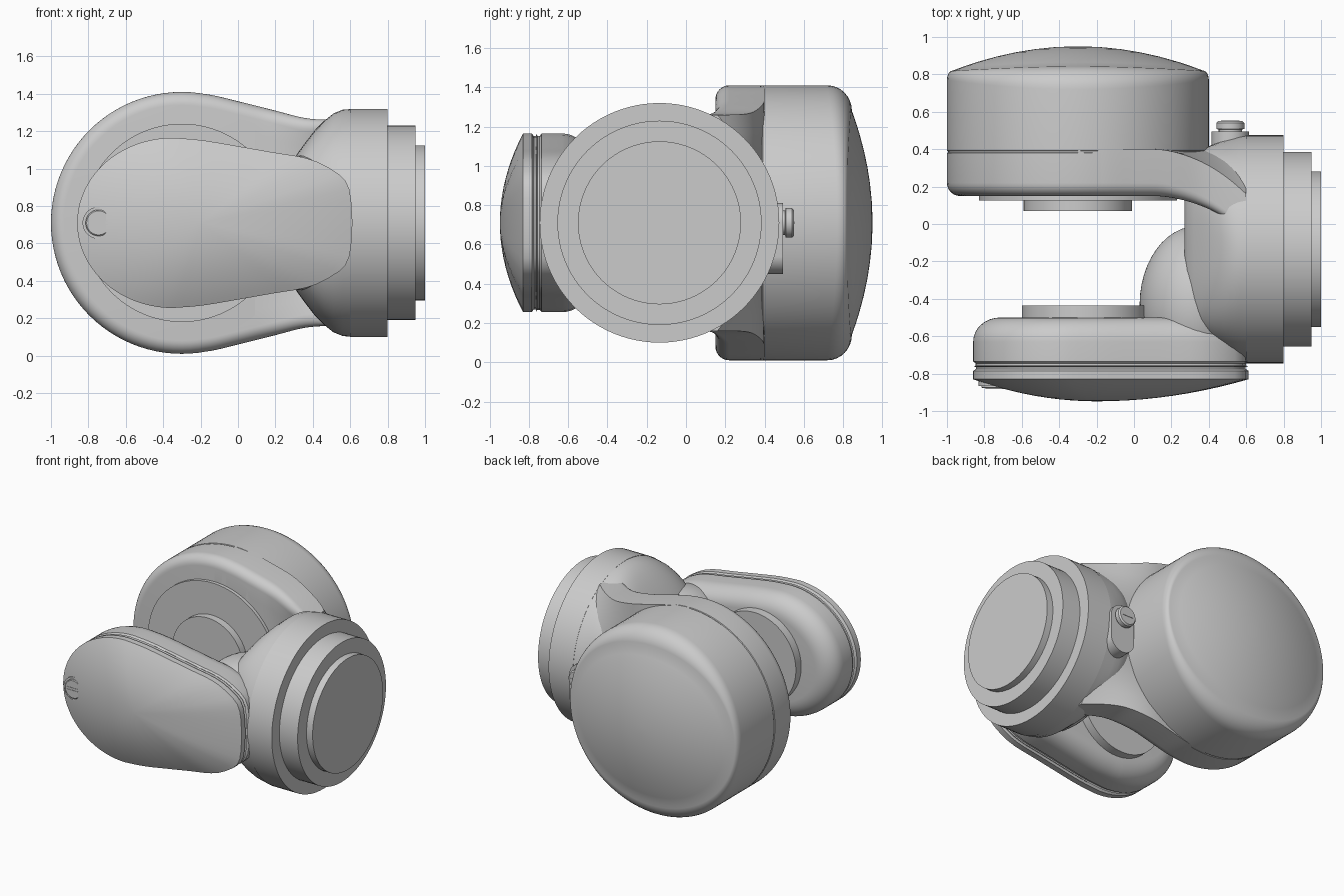
import bpy, bmesh
from math import sin, cos, pi, radians, sqrt

cube = bpy.data.objects.get("Cube")
if cube:
    bpy.data.objects.remove(cube, do_unlink=True)

grey = bpy.data.materials.new("light_grey")
grey.use_nodes = True
grey.diffuse_color = (0.6, 0.6, 0.6, 1)
grey.node_tree.nodes["Principled BSDF"].inputs["Base Color"].default_value = (0.6, 0.6, 0.6, 1)

MID = 0.71      # height of every axis
N = 96


def loft(name, rings):
    """Skin a list of equal-length point rings and cap both ends."""
    bm = bmesh.new()
    loops = [[bm.verts.new(p) for p in ring] for ring in rings]
    n = len(loops[0])
    for a, b in zip(loops, loops[1:]):
        for i in range(n):
            j = (i + 1) % n
            bm.faces.new((a[i], a[j], b[j], b[i]))
    bm.faces.new(loops[0])
    bm.faces.new(loops[-1])
    bmesh.ops.recalc_face_normals(bm, faces=bm.faces)
    mesh = bpy.data.meshes.new(name)
    bm.to_mesh(mesh)
    bm.free()
    ob = bpy.data.objects.new(name, mesh)
    bpy.context.collection.objects.link(ob)
    mesh.materials.append(grey)
    bpy.ops.object.select_all(action='DESELECT')
    ob.select_set(True)
    bpy.context.view_layer.objects.active = ob
    bpy.ops.object.shade_smooth_by_angle(angle=radians(32))
    return ob


def angles(n=N):
    return [2 * pi * i / n for i in range(n)]


def turn_y(name, x, profile, n=N):
    """Revolve (y, radius) pairs about the y direction."""
    return loft(name, [[(x + r * cos(t), y, MID + r * sin(t)) for t in angles(n)]
                       for y, r in profile])


def box(name, x, y, z, sx, sy, sz):
    return loft(name, [[(x + i * sx / 2, y + k * sy / 2, z + j * sz / 2)
                        for i, j in ((-1, -1), (1, -1), (1, 1), (-1, 1))] for k in (-1, 1)])


def interp(table, x):
    """Smooth interpolation through a short list of (x, value) pairs."""
    for i in range(len(table) - 1):
        (x0, a), (x1, b) = table[i], table[i + 1]
        if x <= x1:
            p = table[max(i - 1, 0)]
            q = table[min(i + 2, len(table) - 1)]
            m0 = (b - p[1]) / (x1 - p[0]) * (x1 - x0)
            m1 = (q[1] - a) / (q[0] - x0) * (x1 - x0)
            t = (x - x0) / (x1 - x0)
            return ((2 * t**3 - 3 * t**2 + 1) * a + (t**3 - 2 * t**2 + t) * m0
                    + (3 * t**2 - 2 * t**3) * b + (t**3 - t**2) * m1)
    return table[-1][1]


# Motor housing: rounded front edge, seam, domed back
R, HX = 0.7, -0.3
steps = [i / 8 for i in range(9)]
front = [(0.15 + 0.07 * (1 - sin(s * pi / 2)), R - 0.07 * (1 - cos(s * pi / 2)))
         for s in reversed(steps)]
front = front[::-1] if front[0][0] > front[-1][0] else front
front += [(0.38, R), (0.383, R - 0.006), (0.389, R - 0.006), (0.392, R)]
rings = [[(HX + r * cos(t), y, MID + r * sin(t)) for t in angles()] for y, r in front]


def back_point(t, s, dome):
    """The back edge is rounder at top and bottom than at the sides."""
    w = sin(t) ** 2
    rr, start, lip = 0.03 + 0.10 * w, 0.77 - 0.05 * w, 0.82 + 0.025 * w
    if dome:
        r = (R - rr) * s
        y = lip + (0.95 - lip) * (1 - s * s)
    else:
        r = R - rr * (1 - cos(s * pi / 2))
        y = start + (lip - start) * sin(s * pi / 2)
    return (HX + r * cos(t), y, MID + r * sin(t))


rings += [[back_point(t, s, False) for t in angles()] for s in steps]
rings += [[back_point(t, s, True) for t in angles()]
          for s in (0.9, 0.8, 0.65, 0.5, 0.35, 0.2, 0.05)]
loft("motor_housing", rings)
turn_y("housing_inner_disc", HX, [(0.16, 0.53), (0.125, 0.53)])
turn_y("housing_boss", HX, [(0.16, 0.29), (0.07, 0.29)], 64)

# Rear arm: tapering slab that sweeps from the housing into the flange
arm_height = [(-0.3, 0.70), (-0.15, 0.685), (0, 0.65), (0.2, 0.60),
              (0.35, 0.562), (0.45, 0.552), (0.6, 0.55)]
rings = []
for k in range(31):
    x = -0.3 + 0.9 * k / 30
    h = interp(arm_height, x)
    c = 0.07
    sec = [(0.4, h * j / 6) for j in range(6, -7, -1)]
    sec += [(0.15 + c - c * sin(s * pi / 2), -h + c - c * cos(s * pi / 2)) for s in steps]
    sec += [(0.15, (h - c) * j / 6) for j in range(-5, 6)]
    sec += [(0.15 + c - c * cos(s * pi / 2), h - c + c * sin(s * pi / 2)) for s in steps]
    bend = max(0, (x - 0.1) / 0.5) ** 2
    rings.append([(x, y - 0.24 * bend * (abs(z) / 0.55) ** 2, MID + z) for y, z in sec])
loft("rear_arm", rings)

# Knuckle: squarish inner end growing into the round flange
sections = [(0.27, -0.50, 0.29, 0.27, 3.5), (0.285, -0.56, 0.34, 0.32, 3.4),
            (0.32, -0.60, 0.37, 0.375, 3.2), (0.36, -0.625, 0.395, 0.43, 3),
            (0.41, -0.65, 0.42, 0.495, 2.7), (0.46, -0.68, 0.44, 0.545, 2.4),
            (0.51, -0.71, 0.455, 0.585, 2.15), (0.56, -0.735, 0.47, 0.605, 2),
            (0.62, -0.745, 0.475, 0.61, 2)]


def sup(v, e):
    return (1 if v >= 0 else -1) * abs(v) ** (2 / e)


loft("knuckle", [[(x, (a + b) / 2 + (b - a) / 2 * sup(cos(t), e), MID + h * sup(sin(t), e))
                  for t in angles()] for x, a, b, h, e in sections])

# Rounded web between the knuckle and the front arm
loft("web", [[(0.34 + 0.31 * sin(p) * cos(t), -0.43 - 0.42 * cos(p),
               MID + 0.36 * sin(p) * sin(t)) for t in angles(64)]
             for p in [0.02 + (pi - 0.04) * i / 24 for i in range(25)]])

# Stepped mounting flange
FY = -0.135
loft("flange", [[(x, FY + r * cos(t), MID + r * sin(t)) for t in angles()]
                for x, r in ((0.6, 0.61), (0.8, 0.61), (0.8, 0.52), (0.95, 0.52),
                             (0.95, 0.415), (1.0, 0.415))])

# Front arm: paddle outline, upper half mirrored to the lower half
CX = -0.2
half = [(-0.35 - 0.51 * cos(a), 0.455 * sin(a)) for a in [pi / 2 * i / 20 for i in range(21)]]
taper = [(-0.35, 0.455), (-0.2, 0.443), (0, 0.41), (0.2, 0.375), (0.35, 0.35),
         (0.45, 0.315), (0.54, 0.26)]
half += [(x, interp(taper, x)) for x in [-0.3 + 0.06 * i for i in range(15)]]
half += [(0.575, 0.225), (0.595, 0.18), (0.605, 0.12), (0.612, 0.0)]
outline = half + [(x, -z) for x, z in reversed(half[1:-1])]


def paddle(y, inset):
    """Outline drawn in by a distance that is even in x and z."""
    kx, kz = 1 - inset / 0.66, 1 - inset / 0.455
    cx = CX + 0.07
    return [(cx + (x - cx) * kx, y, MID + z * kz) for x, z in outline]


f = 0.13
rings = [paddle(-0.5 - f * (1 - cos(s * pi / 2)), f * (1 - sin(s * pi / 2))) for s in steps]
rings += [paddle(-0.735, 0), paddle(-0.745, 0.012), paddle(-0.757, 0.012)]
rings += [paddle(-0.76, 0.002), paddle(-0.765, 0.014), paddle(-0.775, 0.014), paddle(-0.785, 0)]
rings += [paddle(-0.825, 0)]
loft("front_arm", rings)


def dome_y(s):
    return -0.83 - 0.118 * (1 - s ** 2)


loft("front_cover", [paddle(-0.81, 0)] +
     [[(CX + (x - CX) * s, dome_y(s), MID + z * s) for x, z in outline]
      for s in (1, 0.95, 0.88, 0.8, 0.7, 0.6, 0.5, 0.4, 0.3, 0.2, 0.1, 0.02)])
turn_y("front_arm_boss", -0.26, [(-0.52, 0.34), (-0.437, 0.34)], 64)

# Cover screw with a raised rim and a slot bar
SX = -0.745
turn_y("screw_rim", SX, [(-0.82, 0.086), (-0.866, 0.086), (-0.866, 0.072), (-0.862, 0.072)], 48)
turn_y("screw_head", SX, [(-0.82, 0.07), (-0.873, 0.07), (-0.878, 0.064)], 48)
for side in (-1, 1):
    box("screw_slot_edge", SX, -0.878, MID + side * 0.009, 0.1, 0.006, 0.005)

# Rear plug: pill-shaped pad and slotted knob
PX = 0.515
pill = [(PX + 0.1 * cos(t), (0.71 if sin(t) >= 0 else 0.55) + 0.1 * sin(t)) for t in angles(48)]
loft("plug_pad", [[(x, y, z) for x, z in pill] for y in (0.36, 0.495)])
turn_y("plug_knob", PX, [(0.48, 0.062), (0.505, 0.062), (0.508, 0.075), (0.54, 0.075),
                         (0.55, 0.065)], 48)
box("plug_slot", PX, 0.55, MID, 0.1, 0.006, 0.014)
